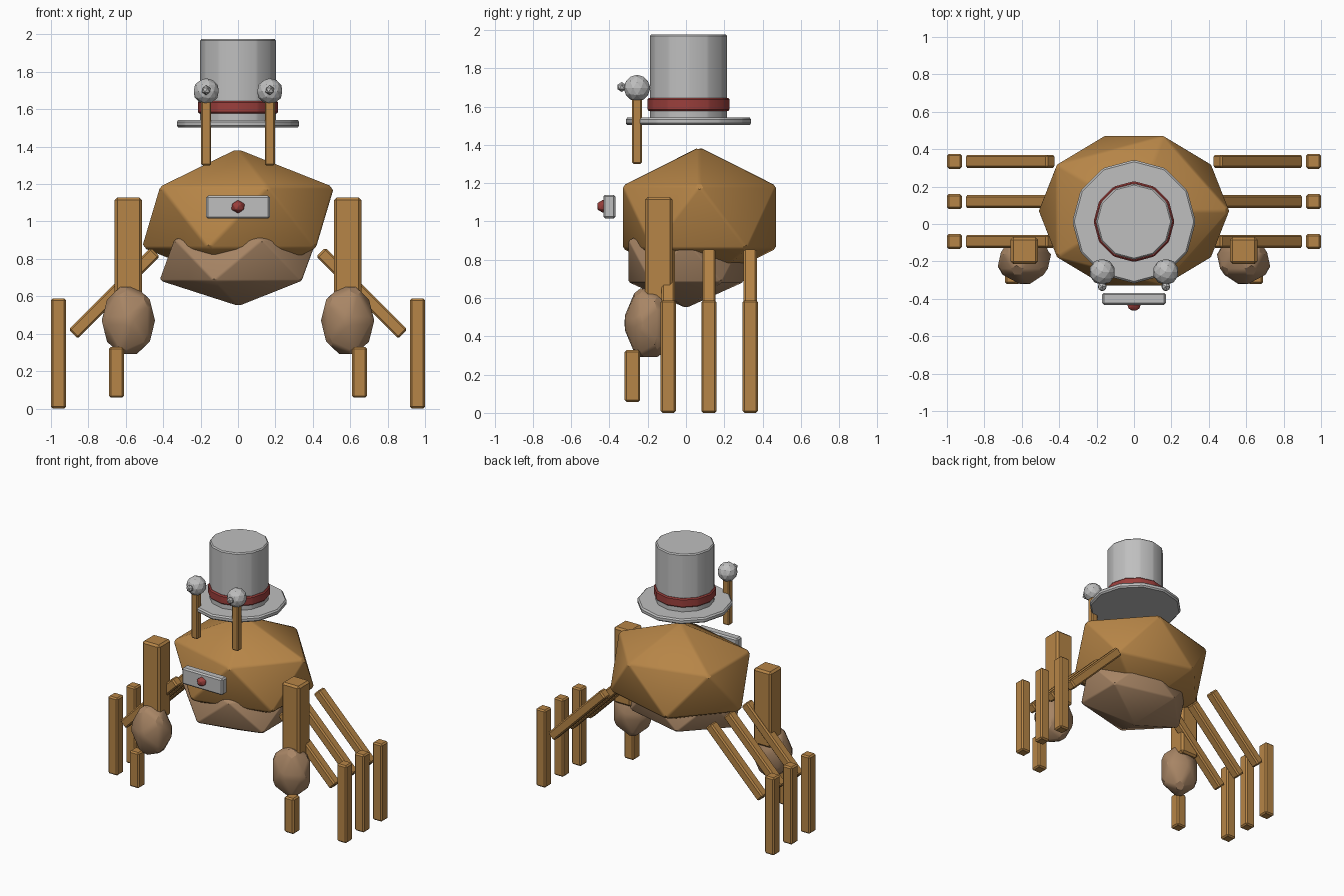
import bpy, math
from mathutils import Matrix

if "Cube" in bpy.data.objects:
    bpy.data.objects.remove(bpy.data.objects["Cube"])


def material(name, rgb):
    m = bpy.data.materials.new(name)
    m.diffuse_color = (*rgb, 1)
    m.use_nodes = True
    m.node_tree.nodes["Principled BSDF"].inputs["Base Color"].default_value = m.diffuse_color
    return m


WOOD = material("warm_brown", (0.47, 0.235, 0.063))
TAN = material("dusty_tan", (0.39, 0.235, 0.13))
GREY = material("light_grey", (0.52, 0.52, 0.52))
RED = material("dull_red", (0.33, 0.05, 0.045))


def finish(name, mat, bevel):
    """Name and colour the active object, soften its edges."""
    ob = bpy.context.object
    ob.name = name
    ob.data.materials.append(mat)
    bpy.ops.object.transform_apply(location=False, rotation=True, scale=True)
    if bevel:
        mod = ob.modifiers.new("edge_bevel", 'BEVEL')
        mod.width = bevel
        mod.segments = 1
        mod.limit_method = 'NONE' if "body" in name or "belly" in name else 'ANGLE'
        mod.angle_limit = math.radians(15)
        bpy.ops.object.modifier_apply(modifier=mod.name)
        bpy.ops.object.shade_smooth_by_angle(angle=math.radians(30))
    return ob


def box(name, loc, size, mat, tilt=0, bevel=0.01):
    bpy.ops.mesh.primitive_cube_add(size=1, location=loc, rotation=(0, tilt, 0))
    bpy.context.object.scale = size
    return finish(name, mat, bevel)


def lump(name, loc, scale, mat, subdiv=1, bevel=0.0, turn=None):
    bpy.ops.mesh.primitive_ico_sphere_add(subdivisions=subdiv, radius=1, location=loc)
    ob = bpy.context.object
    if turn:
        ob.data.transform(turn)
    ob.scale = scale
    return finish(name, mat, bevel)


def disc(name, z0, z1, r, mat, bevel):
    bpy.ops.mesh.primitive_cylinder_add(vertices=12, radius=r, depth=z1 - z0,
                                        location=(0, 0.013, (z0 + z1) / 2))
    return finish(name, mat, bevel)


# Faceted body and the belly hanging under it
lump("body", (0, 0.07, 1.022), (0.575, 0.475, 0.368), WOOD, bevel=0.012)
lump("belly", (0, 0.0, 0.792), (0.47, 0.355, 0.245), TAN, bevel=0.008)

# Top hat
disc("hat_brim", 1.503, 1.542, 0.33, GREY, 0.01)
disc("hat_crown", 1.53, 1.976, 0.204, GREY, 0.008)
disc("hat_band", 1.577, 1.645, 0.216, RED, 0.008)

# Mouth plate and its round button
box("mouth_plate", (0, -0.4, 1.077), (0.34, 0.064, 0.124), GREY)
lump("mouth_button", (0, -0.432, 1.079), (0.041, 0.038, 0.036), RED, bevel=0.003)

# Paired parts
claw_turn = Matrix.Rotation(math.radians(90), 4, 'X')
for s, side in ((-1, "left"), (1, "right")):
    # Eye on a stalk
    box(f"eye_stalk_{side}", (s * 0.17, -0.256, 1.475), (0.053, 0.05, 0.35), WOOD, bevel=0.007)
    lump(f"eye_{side}", (s * 0.17, -0.256, 1.696), (0.07, 0.07, 0.07), GREY, subdiv=2)
    lump(f"pupil_{side}", (s * 0.17, -0.335, 1.702), (0.026, 0.026, 0.026), GREY, subdiv=1)

    # Arm, claw and pincer
    box(f"arm_{side}", (s * 0.586, -0.142, 0.84), (0.147, 0.143, 0.575), WOOD, bevel=0.014)
    mirror = Matrix.Diagonal((s, 1, 1, 1)) @ claw_turn
    claw = lump(f"claw_{side}", (s * 0.586, -0.195, 0.47), (0.167, 0.145, 0.223), TAN,
                bevel=0.022, turn=mirror)
    if s < 0:
        claw.data.flip_normals()
    box(f"pincer_{side}", (s * 0.65, -0.28, 0.193), (0.08, 0.082, 0.27), WOOD)

    # Three walking legs: sloping strut and upright foot
    for i, y in enumerate((-0.093, 0.12, 0.335)):
        box(f"leg_strut_{side}_{i + 1}", (s * 0.662, y, 0.617), (0.62, 0.07, 0.068), WOOD,
            tilt=s * math.radians(45))
        box(f"leg_foot_{side}_{i + 1}", (s * 0.96, y, 0.294), (0.08, 0.08, 0.588), WOOD)
